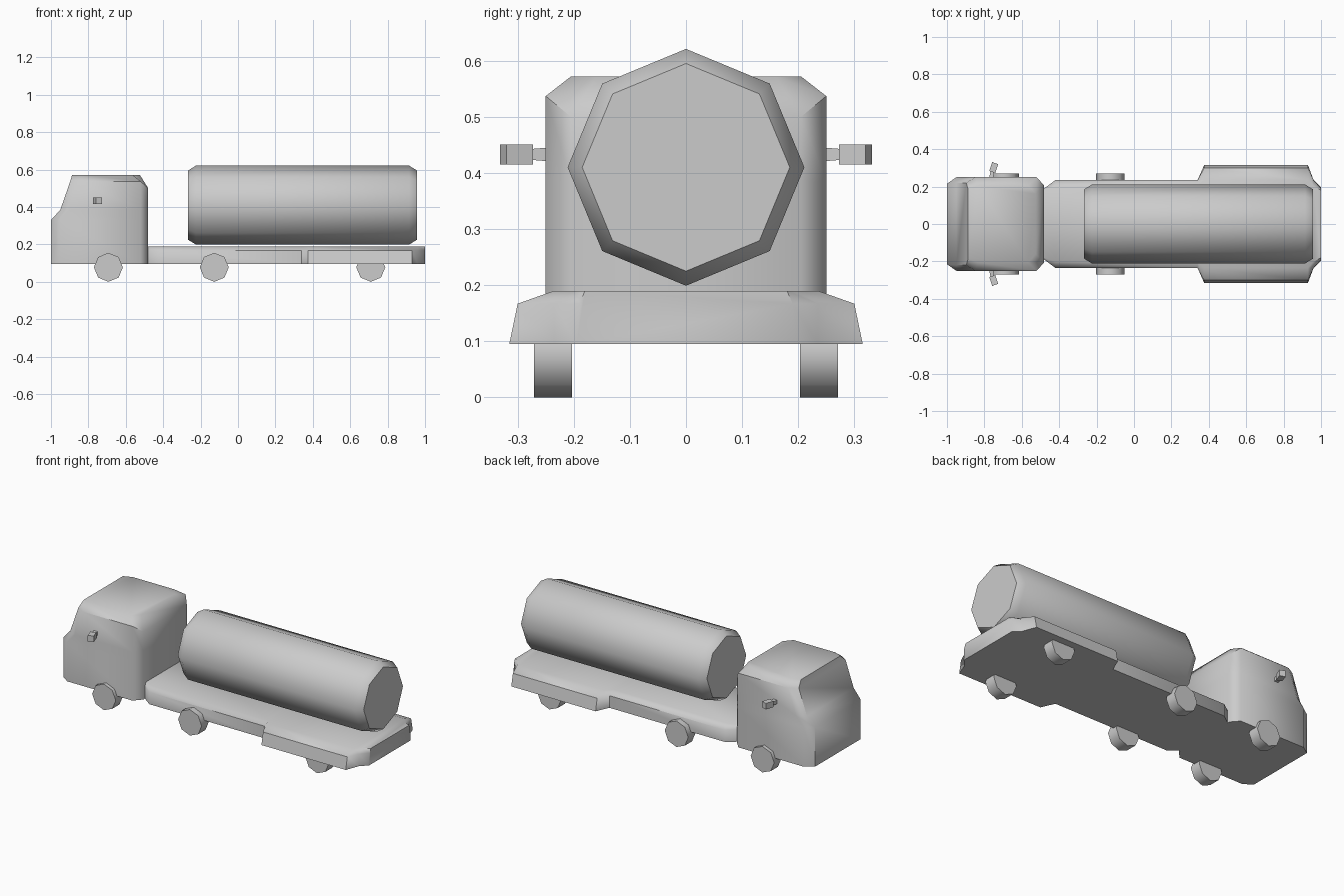
import bpy, bmesh, math
from mathutils import Matrix

if "Cube" in bpy.data.objects:
    bpy.data.objects.remove(bpy.data.objects["Cube"])


def finish(name, bm, angle=50):
    bmesh.ops.recalc_face_normals(bm, faces=bm.faces)
    me = bpy.data.meshes.new(name)
    bm.to_mesh(me)
    bm.free()
    ob = bpy.data.objects.new(name, me)
    bpy.context.collection.objects.link(ob)
    bpy.ops.object.select_all(action='DESELECT')
    ob.select_set(True)
    bpy.context.view_layer.objects.active = ob
    bpy.ops.object.shade_smooth_by_angle(angle=math.radians(angle))
    return ob


def loft(name, rings, angle=50):
    """Skin a list of equal-length closed rings and cap both ends."""
    bm = bmesh.new()
    vs = [[bm.verts.new(p) for p in r] for r in rings]
    n = len(vs[0])
    for a, b in zip(vs, vs[1:]):
        for i in range(n):
            j = (i + 1) % n
            bm.faces.new((a[i], a[j], b[j], b[i]))
    bm.faces.new(vs[0])
    bm.faces.new(vs[-1])
    return finish(name, bm, angle)


# Cab: horizontal chamfered rings (z, z at back, front x, back x, half width, chamfer)
def cab_ring(z, zb, f, b, w, c):
    half = [(f, w - c, z), (f + 0.05, w, z), (b - 0.04, w, z), (b, w - 0.045, zb)]
    return half + [(x, -y, h) for x, y, h in reversed(half)]


loft("cab", [cab_ring(0.095, 0.095, -1.0, -0.48, 0.25, 0.035),
             cab_ring(0.33, 0.33, -1.0, -0.48, 0.25, 0.035),
             cab_ring(0.385, 0.385, -0.95, -0.48, 0.25, 0.03),
             cab_ring(0.537, 0.50, -0.897, -0.48, 0.25, 0.03),
             cab_ring(0.572, 0.572, -0.887, -0.525, 0.205, 0.02)])


# Flat bed with rear fenders: sections along x (x, top, shoulder, bottom half widths)
def bed_ring(x, top, mid, bot):
    half = [(x, bot, 0.095), (x, mid, 0.167), (x, top, 0.19)]
    return half + [(x, -y, z) for x, y, z in reversed(half)]


loft("flat_bed", [bed_ring(*s) for s in (
    (-0.48, 0.18, 0.19, 0.19), (-0.42, 0.20, 0.235, 0.235),
    (0.34, 0.20, 0.235, 0.235), (0.375, 0.235, 0.30, 0.315),
    (0.93, 0.235, 0.30, 0.315), (0.96, 0.20, 0.235, 0.235),
    (1.0, 0.18, 0.19, 0.195))])


# Octagonal tank with bevelled ends
def tank_ring(x, r):
    return [(x, r * math.sin(i * math.pi / 4), 0.41 + r * math.cos(i * math.pi / 4))
            for i in range(8)]


loft("tank", [tank_ring(-0.267, 0.185), tank_ring(-0.225, 0.211),
              tank_ring(0.915, 0.211), tank_ring(0.957, 0.185)])

# Six octagonal wheels
for label, x in (("front", -0.693), ("middle", -0.127), ("rear", 0.71)):
    for side, s in (("right", -1), ("left", 1)):
        bm = bmesh.new()
        bmesh.ops.create_cone(bm, cap_ends=True, segments=8, radius1=0.0775,
                              radius2=0.0775, depth=0.068,
                              matrix=Matrix.Translation((x, s * 0.237, 0.0775))
                              @ Matrix.Rotation(math.pi / 2, 4, 'X'))
        finish(label + "_wheel_" + side, bm)

# Side mirrors, each a tilted box on a short tapered stem
for side, s in (("right", -1), ("left", 1)):
    tilt = Matrix.Translation((-0.75, s * 0.302, 0.433)) @ Matrix.Rotation(-s * 0.33, 4, 'Z')
    bm = bmesh.new()
    bmesh.ops.create_cube(bm, size=1, matrix=tilt @ Matrix.Diagonal((0.034, 0.05, 0.036, 1)))
    finish("mirror_" + side, bm)
    rings = []
    for x, y, h in ((-0.765, 0.235, 0.013), (-0.757, 0.285, 0.009)):
        rings.append([(x + a * h, s * y, 0.433 + b * h)
                      for a, b in ((-1, -1), (1, -1), (1, 1), (-1, 1))])
    loft("mirror_stem_" + side, rings)
